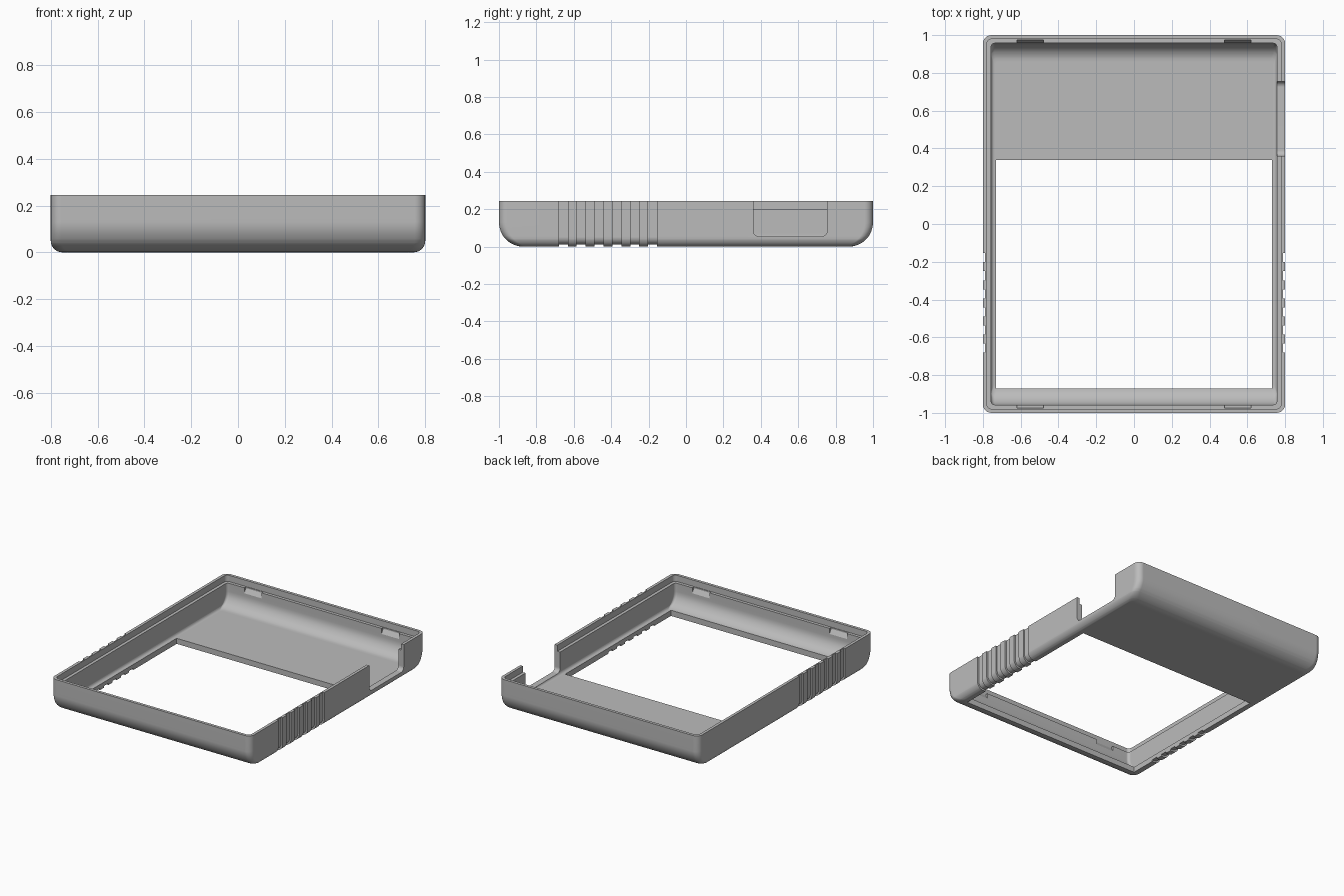
import bpy, bmesh, math

if "Cube" in bpy.data.objects:
    bpy.data.objects.remove(bpy.data.objects["Cube"])

grey = bpy.data.materials.new("case grey")
grey.diffuse_color = (0.5, 0.5, 0.5, 1)
grey.use_nodes = True
grey.node_tree.nodes["Principled BSDF"].inputs["Base Color"].default_value = grey.diffuse_color


def make_object(name, bm):
    bmesh.ops.recalc_face_normals(bm, faces=bm.faces)
    mesh = bpy.data.meshes.new(name)
    bm.to_mesh(mesh)
    bm.free()
    obj = bpy.data.objects.new(name, mesh)
    bpy.context.collection.objects.link(obj)
    mesh.materials.append(grey)
    return obj


def ring(hx, hy, r, z, n=6):
    """Rounded rectangle at height z."""
    pts = []
    for k, (sx, sy) in enumerate([(1, 1), (-1, 1), (-1, -1), (1, -1)]):
        for i in range(n + 1):
            a = math.pi / 2 * (k + i / n)
            pts.append((sx * (hx - r) + r * math.cos(a),
                        sy * (hy - r) + r * math.sin(a), z))
    return pts


def inset(z, r):
    """How far a bottom fillet of radius r pulls in at height z."""
    return r - math.sqrt(max(0, r * r - (r - z) ** 2)) if z < r else 0


def bowl(hx, hy, corner, rx, ry, z0):
    """Rings of a fillet whose radius differs on the sides and the ends."""
    zs = {round(r * (1 - math.cos(math.pi / 2 * i / 8)), 3)
          for r in (rx, ry) for i in range(9)}
    return [ring(hx - inset(z, rx), hy - inset(z, ry), corner, z0 + z)
            for z in sorted(zs)]


def prism(bm, pts, axis, a, b):
    """Extrude a 2D outline along x, y or z from a to b."""
    def place(p, t):
        c = list(p)
        c.insert(axis, t)
        return c
    lo = [bm.verts.new(place(p, a)) for p in pts]
    hi = [bm.verts.new(place(p, b)) for p in pts]
    bm.faces.new(lo)
    bm.faces.new(hi[::-1])
    for i in range(len(pts)):
        j = (i + 1) % len(pts)
        bm.faces.new((lo[i], lo[j], hi[j], hi[i]))


def arc(cx, cy, r, a0, a1, n=6):
    return [(cx + r * math.cos(math.radians(a0 + (a1 - a0) * i / n)),
             cy + r * math.sin(math.radians(a0 + (a1 - a0) * i / n)))
            for i in range(n + 1)]


# Tray: outside upwards, over the rim, down the stepped inside to the floor
TOP = 0.245
rings = bowl(0.8, 1.0, 0.045, 0.05, 0.13, 0)
rings += [ring(0.8, 1.0, 0.045, TOP), ring(0.779, 0.979, 0.026, TOP),
          ring(0.779, 0.979, 0.026, 0.2), ring(0.757, 0.957, 0.02, 0.2)]
rings += bowl(0.757, 0.957, 0.02, 0.022, 0.1, 0.04)[::-1]
bm = bmesh.new()
loops = [[bm.verts.new(p) for p in pts] for pts in rings]
for lo, hi in zip(loops, loops[1:]):
    for i in range(len(lo)):
        j = (i + 1) % len(lo)
        bm.faces.new((lo[i], lo[j], hi[j], hi[i]))
bm.faces.new(loops[0][::-1])
bm.faces.new(loops[-1])
case = make_object("case_tray", bm)

# Screen window through the floor
bm = bmesh.new()
prism(bm, [(-0.73, -0.87), (0.73, -0.87), (0.73, 0.34), (-0.73, 0.34)], 2, -0.1, 0.15)
window = make_object("window_cutter", bm)

# Side opening with rounded lower corners
bm = bmesh.new()
prism(bm, [(0.36, 0.3)] + arc(0.39, 0.085, 0.03, 180, 270)
      + arc(0.725, 0.085, 0.03, 270, 360) + [(0.755, 0.3)], 0, 0.65, 0.9)
opening = make_object("side_opening_cutter", bm)

# Six grip grooves on each side, wrapping under the bottom edge
bm = bmesh.new()
outline = ([(0.85, 0.3), (0.788, 0.3)] + arc(0.748, 0.052, 0.04, 0, -90)
           + [(0.69, 0.012), (0.69, -0.05), (0.85, -0.05)])
for side in (-1, 1):
    for i in range(6):
        y = -0.68 + i * 0.0955
        prism(bm, [(side * x, z) for x, z in outline], 1, y, y + 0.048)
grooves = make_object("grip_groove_cutter", bm)

# Sloped clip pockets on the inner ledge, two on each end
bm = bmesh.new()
for end in (-1, 1):
    for x in (-0.55, 0.55):
        prism(bm, [(end * 0.975, 0.215), (end * 0.975, 0.19),
                   (end * 0.945, 0.14), (end * 0.945, 0.215)], 0, x - 0.07, x + 0.07)
pockets = make_object("clip_pocket_cutter", bm)

# Cut everything out of the tray
bpy.context.view_layer.objects.active = case
case.select_set(True)
for cutter in (window, opening, grooves, pockets):
    mod = case.modifiers.new(cutter.name, 'BOOLEAN')
    mod.operation = 'DIFFERENCE'
    mod.solver = 'EXACT'
    mod.object = cutter
    bpy.ops.object.modifier_apply(modifier=mod.name)
    bpy.data.objects.remove(cutter)

# Smooth fillets, sharp edges
bpy.ops.object.shade_smooth_by_angle(angle=math.radians(30))
weighted = case.modifiers.new("weighted normals", 'WEIGHTED_NORMAL')
weighted.keep_sharp = True
